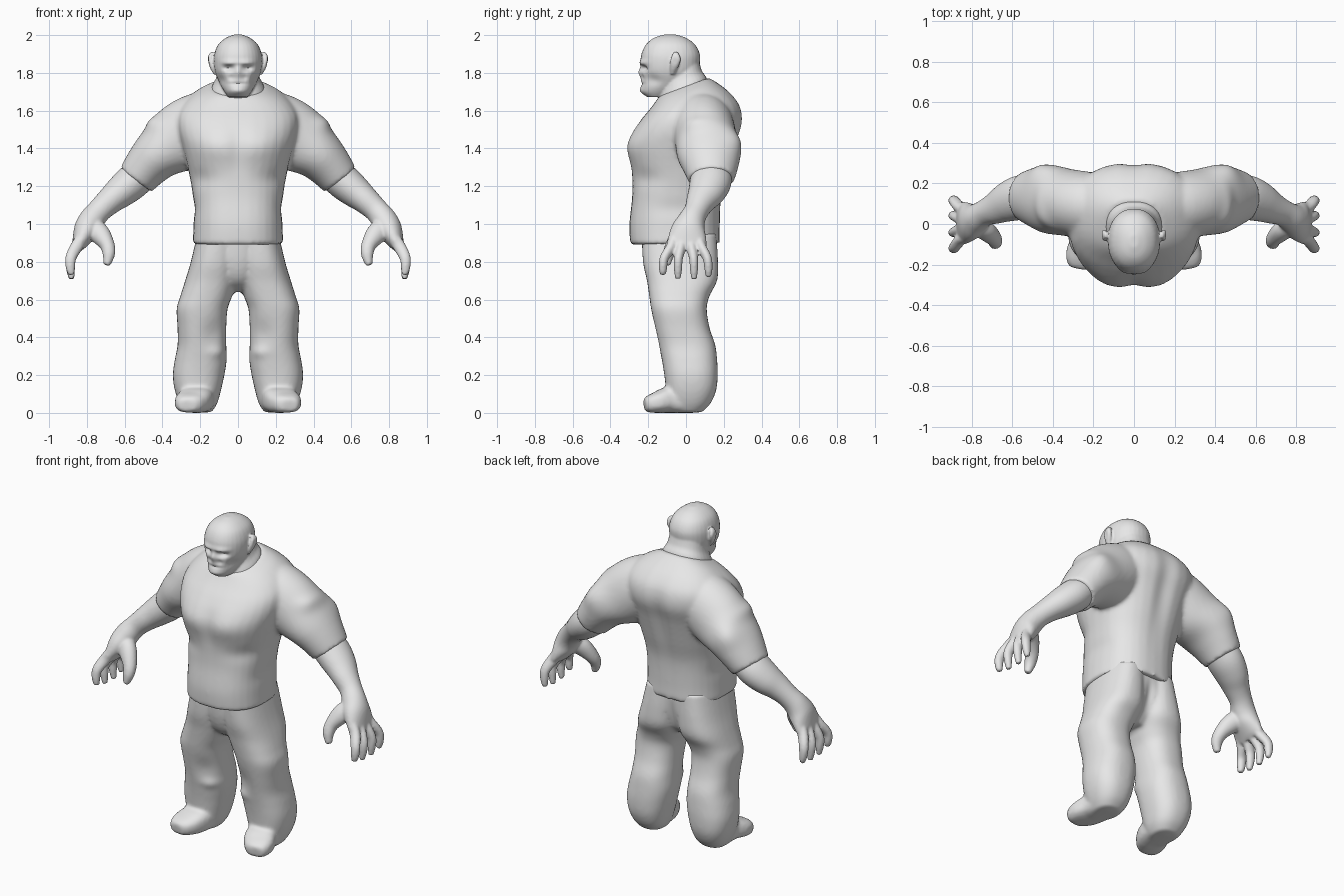
import bpy, bmesh, math
from mathutils import Vector

grey = bpy.data.materials.new("plain_grey")
grey.diffuse_color = (0.8, 0.8, 0.8, 1)
N = 32


def spline(secs, n=5):
    """Catmull-Rom interpolation of section tuples."""
    out = []
    for i in range(len(secs) - 1):
        p = [secs[max(i - 1, 0)], secs[i], secs[i + 1], secs[min(i + 2, len(secs) - 1)]]
        for k in range(n):
            t = k / n
            out.append([0.5 * (2 * b + (c - a) * t + (2 * a - 5 * b + 4 * c - d) * t * t
                               + (3 * b - a - 3 * c + d) * t ** 3) for a, b, c, d in zip(*p)])
    return out + [list(secs[-1])]


def unit_ring(power):
    for k in range(N):
        a = 2 * math.pi * k / N
        c, s = math.cos(a), math.sin(a)
        yield (math.copysign(abs(c) ** (2 / power), c), math.copysign(abs(s) ** (2 / power), s))


def loft(bm, rings):
    for flip in (1, -1):
        rows = [[bm.verts.new((p[0] * flip, p[1], p[2])) for p in r] for r in rings]
        faces = [bm.faces.new(rows[0]), bm.faces.new(rows[-1])]
        for a, b in zip(rows, rows[1:]):
            faces += [bm.faces.new((a[k], a[(k + 1) % N], b[(k + 1) % N], b[k])) for k in range(N)]
        bmesh.ops.recalc_face_normals(bm, faces=faces)
        if all(abs(sum(p[0] for p in r)) < 1e-3 for r in rings):
            return  # centred part, no mirror copy


def stack(bm, secs, power=2.3):
    """Level rings: z front, z back, x inner, x outer, y front, y back."""
    rings = []
    for zf, zb, x0, x1, yf, yb in spline(secs):
        rings.append([((x0 + x1) / 2 + (x1 - x0) / 2 * c, (yf + yb) / 2 + (yb - yf) / 2 * s,
                       (zf + zb) / 2 + (zb - zf) / 2 * s) for c, s in unit_ring(power)])
    loft(bm, rings)


def tube(bm, secs, ref=(0, 1, 0), power=2.0):
    """Rings across a path: x, y, z, radius across, radius along ref."""
    secs = spline(secs)
    pts = [Vector(s[:3]) for s in secs]
    rings = []
    for i, s in enumerate(secs):
        t = (pts[min(i + 1, len(pts) - 1)] - pts[max(i - 1, 0)]).normalized()
        v = Vector(ref)
        v = (v - t * v.dot(t)).normalized()
        u = v.cross(t)
        rings.append([pts[i] + u * s[3] * c + v * s[4] * d for c, d in unit_ring(power)])
    loft(bm, rings)


def fuse(name, bm, voxel, smooth, pushes=()):
    """Fuse overlapping parts into one skin, then push soft dents and bulges."""
    me = bpy.data.meshes.new(name)
    bm.to_mesh(me)
    bm.free()
    ob = bpy.data.objects.new(name, me)
    bpy.context.collection.objects.link(ob)
    m = ob.modifiers.new("skin", 'REMESH')
    m.mode = 'VOXEL'
    m.voxel_size = voxel
    m = ob.modifiers.new("relax", 'SMOOTH')
    m.factor, m.iterations = 0.5, smooth
    dg = bpy.context.evaluated_depsgraph_get()
    me = bpy.data.meshes.new_from_object(ob.evaluated_get(dg))
    ob.modifiers.clear()
    ob.data = me
    for v in me.vertices:
        move = Vector()
        for c, r, d in pushes:
            for sx in ((1, -1) if c[0] else (1,)):
                q = [(v.co[i] - c[i] * (sx if i == 0 else 1)) / r[i] for i in range(3)]
                w = math.exp(-sum(e * e for e in q))
                move += Vector((d[0] * sx, d[1], d[2])) * w
        v.co += move
    me.materials.clear()
    me.materials.append(grey)
    for p in me.polygons:
        p.material_index = 0
    bpy.ops.object.select_all(action='DESELECT')
    ob.select_set(True)
    bpy.context.view_layer.objects.active = ob
    bpy.ops.object.shade_smooth_by_angle(angle=math.radians(40))
    return ob


# shirt: torso and short sleeves
bm = bmesh.new()
torso = [(.89, .90, .24, -.295, .18), (1.0, 1.0, .236, -.30, .18), (1.15, 1.15, .24, -.285, .19),
         (1.28, 1.28, .262, -.29, .225), (1.40, 1.42, .295, -.31, .265), (1.48, 1.53, .32, -.285, .30),
         (1.55, 1.62, .32, -.24, .29), (1.61, 1.69, .28, -.19, .24), (1.65, 1.745, .215, -.16, .17),
         (1.675, 1.775, .145, -.145, .12)]
stack(bm, [(a, b, -w, w, f, k) for a, b, w, f, k in torso], 2.4)
tube(bm, [(.12, .08, 1.55, .16, .15), (.22, .09, 1.51, .18, .165), (.32, .105, 1.445, .178, .165),
          (.415, .12, 1.375, .142, .168), (.48, .13, 1.31, .122, .15), (.54, .135, 1.235, .105, .122)])
fuse("shirt", bm, .012, 7, [
    ((0, .32, 1.35), (.05, .12, .28), (0, -.02, 0)),           # spine groove
    ((.13, -.30, 1.42), (.09, .1, .09), (0, -.01, 0)),         # chest
    ((0, -.31, 1.40), (.04, .1, .12), (0, .01, 0)),
    ((.47, .27, 1.45), (.08, .1, .08), (.01, .02, .01)),       # back of upper arm
    ((.45, .02, 1.53), (.05, .15, .04), (.012, 0, .01)),       # shoulder cap
    ((.2, -.22, 1.24), (.12, .1, .05), (-.008, .008, 0)),      # folds
    ((.24, -.05, 1.08), (.05, .15, .05), (-.008, 0, 0))])

# trousers and shoes
bm = bmesh.new()
leg = [(.95, .0, .215, -.235, .16), (.8, .0, .25, -.228, .17), (.7, .004, .28, -.207, .165),
       (.62, .03, .305, -.195, .125), (.55, .055, .325, -.185, .11), (.45, .062, .32, -.165, .125),
       (.36, .062, .32, -.145, .155), (.28, .06, .335, -.128, .165), (.2, .072, .345, -.115, .168),
       (.12, .09, .335, -.105, .16), (.05, .11, .31, -.09, .13), (.003, .14, .28, -.07, .085)]
stack(bm, [(z, z, a, b, f, k) for z, a, b, f, k in leg], 2.4)
stack(bm, [(.95, .95, -.14, .14, -.235, .15), (.8, .8, -.14, .14, -.22, .15),
           (.7, .7, -.10, .10, -.18, .11), (.64, .64, -.05, .05, -.10, .05)])
tube(bm, [(.21, .05, .065, .065, .09), (.22, -.08, .07, .07, .092), (.25, -.15, .056, .056, .087),
          (.265, -.195, .046, .045, .07), (.27, -.219, .042, .032, .045)], (1, 0, 0), 2.8)
fuse("trousers_and_shoes", bm, .011, 6, [
    ((0, .16, .78), (.03, .1, .1), (0, -.02, 0)),
    ((.13, -.14, .42), (.06, .08, .08), (.005, .015, 0)),      # inner knee hollow
    ((.11, -.12, .32), (.05, .08, .03), (-.005, -.008, 0))])

# forearms and hands
bm = bmesh.new()
tube(bm, [(.50, .135, 1.275, .09, .105), (.56, .13, 1.222, .094, .11), (.62, .11, 1.172, .086, .10),
          (.68, .08, 1.122, .072, .08), (.735, .055, 1.07, .064, .065), (.775, .03, 1.02, .068, .072),
          (.805, .012, .965, .066, .092), (.838, .005, .90, .042, .105), (.85, .005, .875, .03, .10)])
for y0, y1, tip in ((-.078, -.115, .735), (-.026, -.04, .715), (.028, .04, .712), (.08, .112, .725)):
    tube(bm, [(.815, y0 * .8, .94, .032, .026), (.855, y0, .88, .033, .027), (.885, y1, .82, .029, .024),
              (.887, y1 * 1.06, .765, .024, .022), (.88, y1 * 1.06, tip - .004, .015, .015)])
tube(bm, [(.785, .01, .99, .055, .05), (.735, -.03, .95, .056, .048), (.693, -.068, .89, .04, .04),
          (.684, -.092, .84, .033, .031), (.695, -.102, .782, .018, .019)])
fuse("forearms_and_hands", bm, .008, 3)

# head, neck and ears
bm = bmesh.new()
head = [(1.672, .05, -.205, -.10), (1.70, .072, -.235, -.04), (1.75, .10, -.238, .04), (1.80, .12, -.24, .066),
        (1.85, .128, -.24, .073), (1.9, .125, -.236, .073), (1.95, .105, -.212, .048),
        (1.985, .065, -.17, .0), (2.003, .02, -.115, -.055)]
stack(bm, [(z, z, -w, w, f, k) for z, w, f, k in head], 2.2)
stack(bm, [(1.62, 1.72, -.15, .15, -.15, .125), (1.675, 1.775, -.137, .137, -.138, .108),
           (1.72, 1.81, -.117, .117, -.128, .085), (1.78, 1.86, -.105, .105, -.12, .07)])
tube(bm, [(.116, -.072, 1.795, .012, .012), (.131, -.066, 1.825, .015, .02), (.145, -.057, 1.86, .015, .027),
          (.146, -.054, 1.885, .014, .024), (.134, -.056, 1.91, .008, .012)])
fuse("head", bm, .006, 4, [
    ((.05, -.23, 1.825), (.03, .05, .016), (0, .022, 0)),      # eye sockets
    ((.05, -.23, 1.858), (.045, .05, .014), (0, -.010, -.005)),  # brows
    ((0, -.24, 1.805), (.018, .05, .026), (0, -.012, 0)),      # nose
    ((.035, -.24, 1.775), (.02, .05, .016), (0, .008, 0)),
    ((0, -.24, 1.742), (.045, .05, .008), (0, .006, 0)),       # mouth
    ((0, -.24, 1.705), (.05, .05, .018), (0, -.008, 0)),       # chin
    ((.085, -.17, 1.765), (.03, .05, .03), (-.008, .008, 0)),  # cheeks
    ((.16, -.06, 1.865), (.012, .014, .025), (-.005, 0, 0))])
